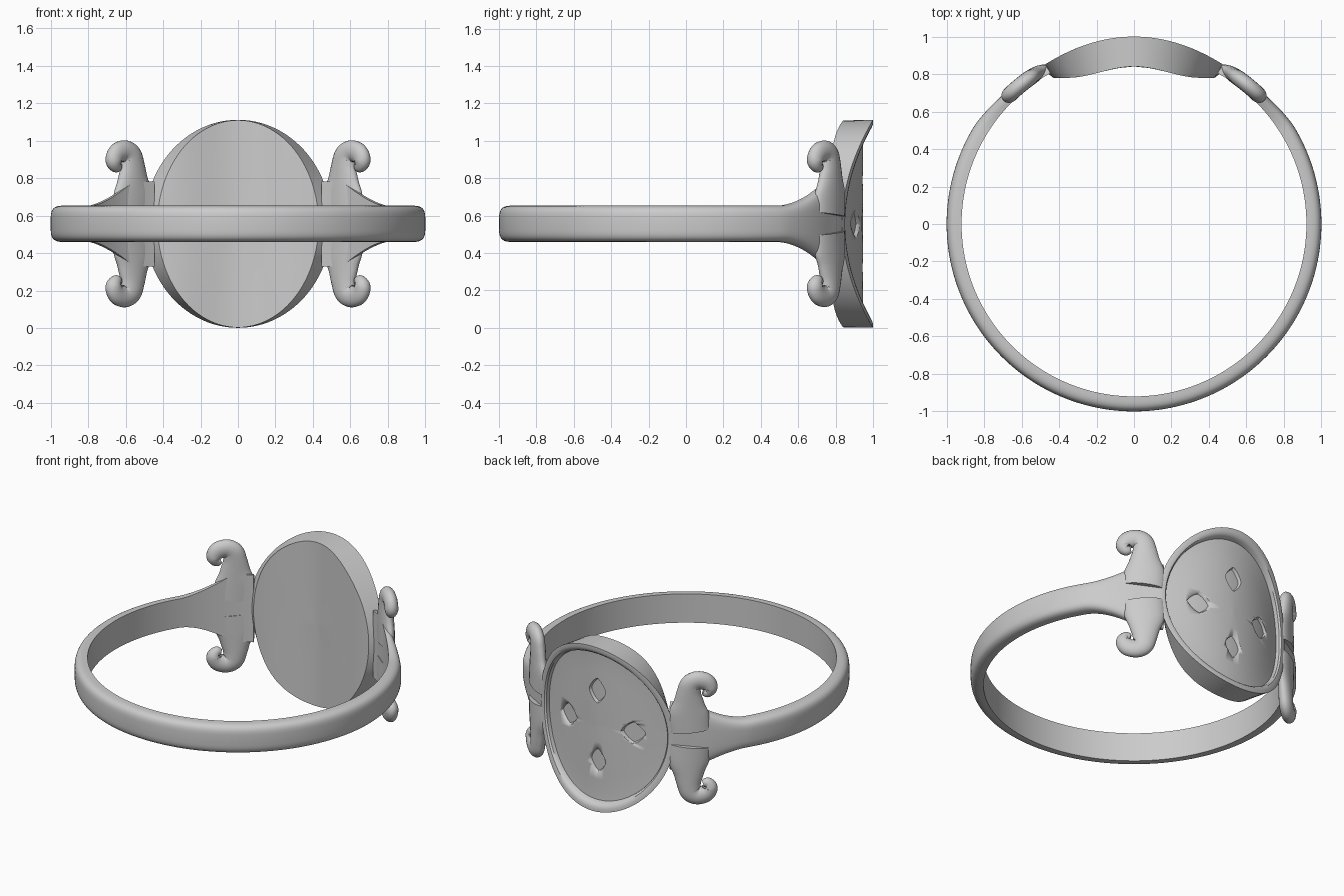
import bpy, bmesh
from math import sin, cos, pi, asin, radians, hypot
from mathutils import Vector

if "Cube" in bpy.data.objects:
    bpy.data.objects.remove(bpy.data.objects["Cube"])

ZC = 0.556   # mid height of the ring


def loft(name, rings, angle=40):
    """Join equal-sized closed rings of points into a capped, smooth-shaded solid."""
    bm = bmesh.new()
    vr = [[bm.verts.new(p) for p in ring] for ring in rings]
    n = len(vr[0])
    for a, b in zip(vr, vr[1:]):
        for i in range(n):
            j = (i + 1) % n
            bm.faces.new((a[i], a[j], b[j], b[i]))
    bm.faces.new(vr[0][::-1])
    bm.faces.new(vr[-1])
    bmesh.ops.recalc_face_normals(bm, faces=bm.faces)
    me = bpy.data.meshes.new(name)
    bm.to_mesh(me)
    bm.free()
    ob = bpy.data.objects.new(name, me)
    bpy.context.collection.objects.link(ob)
    bpy.ops.object.select_all(action='DESELECT')
    ob.select_set(True)
    bpy.context.view_layer.objects.active = ob
    bpy.ops.object.shade_smooth_by_angle(angle=radians(angle))
    return ob


# Band: D-shaped section swept round, flaring into the shoulders at both ends
def band_ring(phi):
    off = min(phi, 360 - phi)
    d = max(0, min(1, (58 - off) / 21))
    h = 0.097 + 0.13 * d ** 1.7
    r_out = 1.0 - 0.03 * d
    f = radians(phi)
    ring = []
    for i in range(25):
        a = pi * i / 24
        c, s = cos(a), max(0, sin(a))
        z = ZC + h * (1 if c > 0 else -1) * abs(c) ** 0.5
        r = 0.92 + (r_out - 0.92) * s ** 0.6
        ring.append((r * sin(f), r * cos(f), z))
    return ring


loft("ring_band", [band_ring(29 + 302 * i / 180) for i in range(181)])


# Signet plate: curved oval dish with a raised rim
def front_y(x):
    return 1.0 - 0.66 * x * x


def back_y(x):
    return 0.84 - 0.03 * (1 - cos(min(abs(x) / 0.36, 1) * pi))


def oval(a, b, surf, dy=0.0, n=96):
    pts = []
    for i in range(n):
        t = 2 * pi * i / n
        x = a * cos(t)
        pts.append((x, surf(x) + dy, ZC + b * sin(t)))
    return pts


rings = [oval(0.43 * s, 0.553 * s, back_y) for s in (0.01, 0.2, 0.4, 0.6, 0.8, 0.93, 1)]
rings += [oval(0.5 * s, 0.555 * s, front_y, dy) for s, dy in
          ((1, 0), (0.96, 0.0), (0.925, -0.008), (0.905, -0.022), (0.895, -0.05))]
rings += [oval(0.5 * s, 0.555 * s, front_y, -0.053) for s in (0.8, 0.65, 0.5, 0.35, 0.2, 0.01)]
plate = loft("signet_plate", rings, 35)


# Four seed-shaped hollows cut into the plate face
def seed_ring(cx, cz, w, h, dy):
    pts = []
    for i in range(28):
        t = 2 * pi * i / 28
        c, s = cos(t), sin(t)
        k = (abs(c) ** 1.35 + abs(s) ** 1.35) ** (-1 / 1.35)
        x = cx + w * c * k
        pts.append((x, front_y(x) + dy, ZC + cz + h * s * k))
    return pts


for cx, cz, w, h in ((0.24, 0, 0.08, 0.078), (-0.24, 0, 0.08, 0.078),
                     (0, 0.235, 0.065, 0.088), (0, -0.235, 0.065, 0.088)):
    cutter = loft("seed_cutter", [seed_ring(cx, cz, w * s, h * s, dy) for s, dy in
                                  ((0.05, -0.072), (0.5, -0.072), (0.85, -0.072),
                                   (1, -0.045), (1, 0.1), (0.05, 0.1))])
    cutter.hide_render = True
    cutter.hide_set(True)
    mod = plate.modifiers.new("seed_hollow", 'BOOLEAN')
    mod.operation = 'DIFFERENCE'
    mod.solver = 'EXACT'
    mod.object = cutter

# Scrolls: tapering hooks laid on the ring's cylinder (x, height above middle, half width)
SCROLL = [(0.575, 0.05, 0.13), (0.567, 0.16, 0.125), (0.567, 0.24, 0.095), (0.568, 0.31, 0.075),
          (0.578, 0.363, 0.066), (0.61, 0.388, 0.058), (0.65, 0.375, 0.056),
          (0.668, 0.338, 0.048), (0.655, 0.308, 0.036), (0.637, 0.312, 0.022)]
R = 0.965


def smooth_path(pts, sub=6):
    out = []
    for i in range(len(pts) - 1):
        p = [Vector(pts[max(0, min(len(pts) - 1, i + k))]) for k in (-1, 0, 1, 2)]
        for j in range(sub):
            t = j / sub
            out.append(0.5 * (2 * p[1] + (p[2] - p[0]) * t
                              + (2 * p[0] - 5 * p[1] + 4 * p[2] - p[3]) * t * t
                              + (3 * p[1] - p[0] - 3 * p[2] + p[3]) * t ** 3))
    return out + [Vector(pts[-1])]


def scroll(name, sx, sz):
    path = smooth_path([(R * asin(x / R), z, w) for x, z, w in SCROLL])
    rings = []
    for i, p in enumerate(path):
        t = path[min(i + 1, len(path) - 1)] - path[max(i - 1, 0)]
        L = hypot(t.x, t.y)
        nx, nz = -t.y / L, t.x / L
        ring = []
        for k in range(20):
            a = 2 * pi * k / 20
            u = p.x + nx * p.z * cos(a)
            z = p.y + nz * p.z * cos(a)
            r = R - 0.008 + min(0.042, p.z * 0.9) * sin(a)
            ring.append((sx * r * sin(u / R), r * cos(u / R), ZC + sz * z))
        rings.append(ring)
    # rounded tip
    mid = sum((Vector(q) for q in rings[-1]), Vector()) / 20
    rings.append([mid.lerp(Vector(q), 0.4) for q in rings[-1]])
    loft(name, rings, 60)


for sx, side in ((1, "right"), (-1, "left")):
    for sz, level in ((1, "upper"), (-1, "lower")):
        scroll(f"scroll_{side}_{level}", sx, sz)
